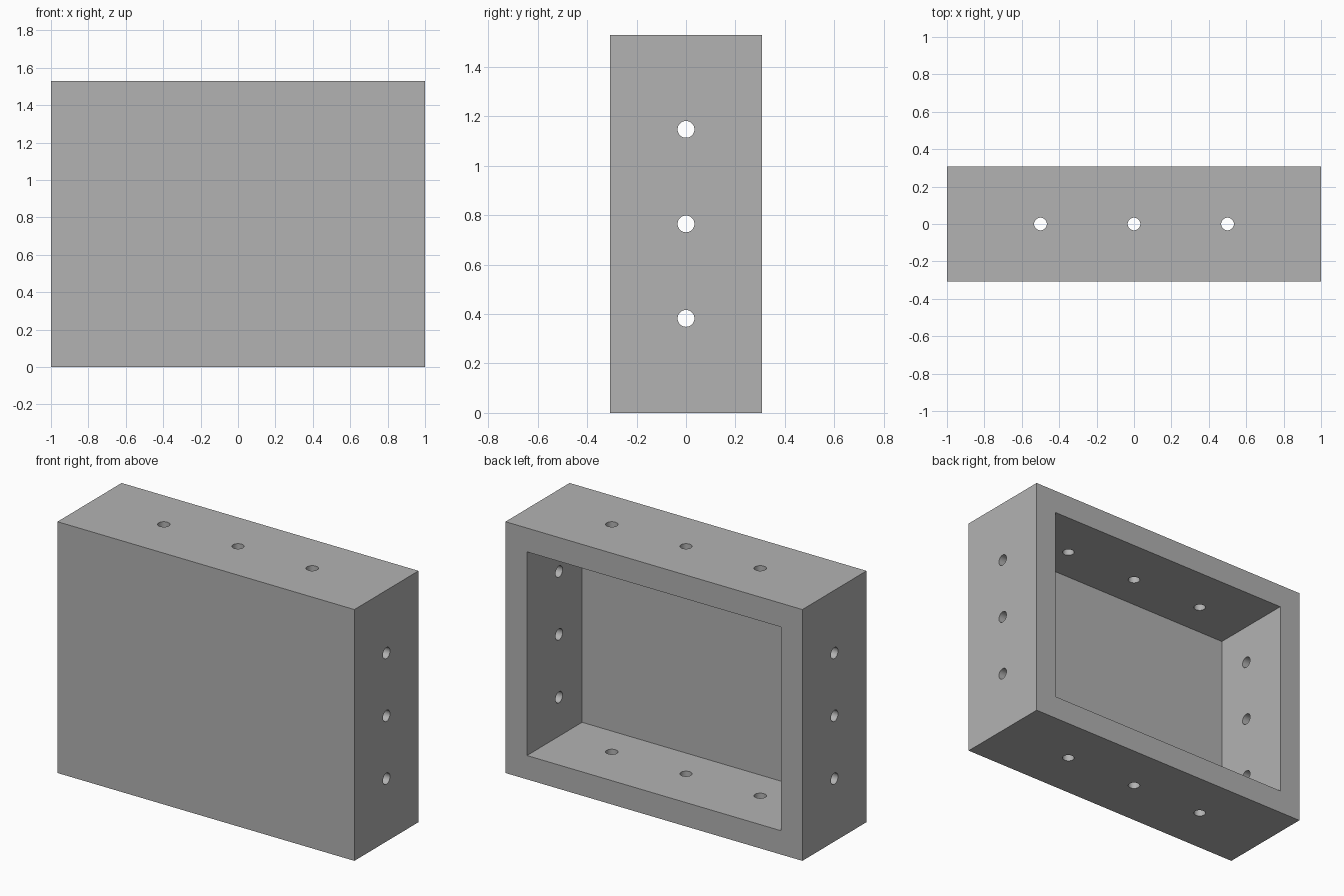
import bpy
import math

if "Cube" in bpy.data.objects:
    bpy.data.objects.remove(bpy.data.objects["Cube"], do_unlink=True)

WIDTH, DEPTH, HEIGHT = 2.0, 0.617, 1.53
WALL, PANEL = 0.145, 0.087
HOLE_RADIUS = 0.034


def box(name, size, center):
    bpy.ops.mesh.primitive_cube_add(size=1, location=center)
    obj = bpy.context.object
    obj.name = name
    obj.scale = size
    bpy.ops.object.transform_apply(location=True, rotation=False, scale=True)
    return obj


def drill(name, length, center, rotation):
    bpy.ops.mesh.primitive_cylinder_add(
        vertices=32, radius=HOLE_RADIUS, depth=length,
        location=center, rotation=rotation)
    obj = bpy.context.object
    obj.name = name
    return obj


def cut(target, cutter):
    cutter.hide_render = True
    mod = target.modifiers.new(cutter.name, 'BOOLEAN')
    mod.operation = 'DIFFERENCE'
    mod.solver = 'EXACT'
    mod.object = cutter
    bpy.ops.object.select_all(action='DESELECT')
    target.select_set(True)
    bpy.context.view_layer.objects.active = target
    bpy.ops.object.modifier_apply(modifier=mod.name)
    bpy.data.objects.remove(cutter, do_unlink=True)


# Solid block, hollowed from the back to leave a front panel and four walls
housing = box("housing", (WIDTH, DEPTH, HEIGHT), (0, 0, HEIGHT / 2))
cut(housing, box("cavity", (WIDTH - 2 * WALL, DEPTH, HEIGHT - 2 * WALL),
                 (0, PANEL, HEIGHT / 2)))

# Three holes through top and bottom, three through both sides
for i in (-1, 0, 1):
    cut(housing, drill("vertical_drill", HEIGHT + 1,
                       (i * WIDTH / 4, 0, HEIGHT / 2), (0, 0, 0)))
    cut(housing, drill("side_drill", WIDTH + 1,
                       (0, 0, HEIGHT / 2 + i * HEIGHT / 4),
                       (0, math.pi / 2, 0)))

# Single grey finish
grey = bpy.data.materials.new("plain_grey")
grey.use_nodes = True
color = (0.448, 0.448, 0.448, 1)
grey.diffuse_color = color
grey.node_tree.nodes["Principled BSDF"].inputs["Base Color"].default_value = color
housing.data.materials.clear()
housing.data.materials.append(grey)

# Smooth hole walls, sharp box edges
housing.select_set(True)
bpy.context.view_layer.objects.active = housing
bpy.ops.object.shade_smooth_by_angle(angle=math.radians(30))
